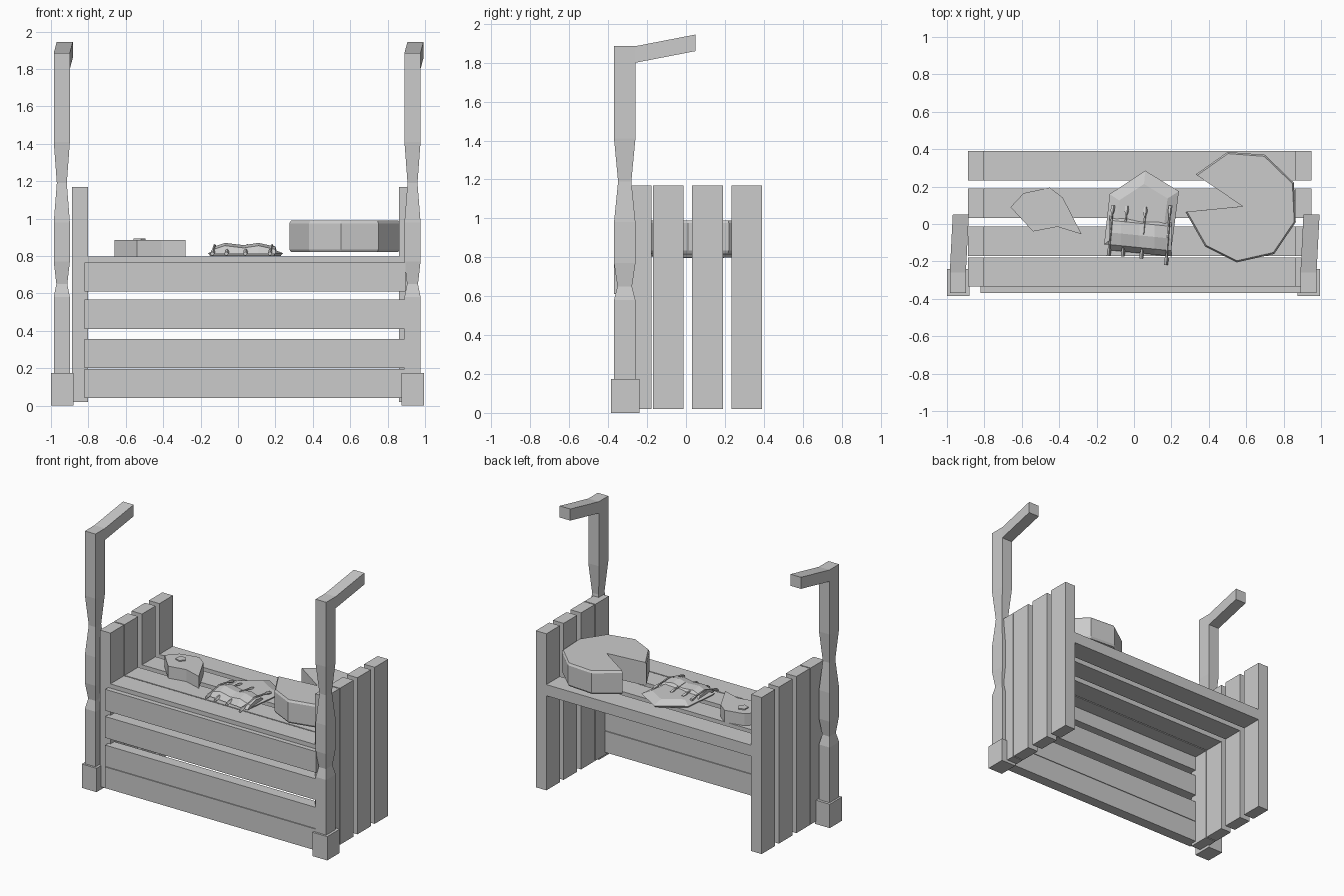
import bpy, bmesh, math
from mathutils import Vector

if "Cube" in bpy.data.objects:
    bpy.data.objects.remove(bpy.data.objects["Cube"], do_unlink=True)

grey = bpy.data.materials.new("plain grey")
grey.use_nodes = True
grey.diffuse_color = (0.6, 0.6, 0.6, 1)
grey.node_tree.nodes["Principled BSDF"].inputs["Base Color"].default_value = (0.6, 0.6, 0.6, 1)


def finish(name, bm):
    bmesh.ops.recalc_face_normals(bm, faces=bm.faces)
    mesh = bpy.data.meshes.new(name)
    bm.to_mesh(mesh)
    bm.free()
    mesh.materials.append(grey)
    obj = bpy.data.objects.new(name, mesh)
    bpy.context.collection.objects.link(obj)
    return obj


def loft(name, rings):
    """Skin a stack of matching point loops and cap both ends."""
    bm = bmesh.new()
    loops = [[bm.verts.new(p) for p in ring] for ring in rings]
    n = len(loops[0])
    for a, b in zip(loops, loops[1:]):
        for i in range(n):
            j = (i + 1) % n
            bm.faces.new((a[i], a[j], b[j], b[i]))
    bm.faces.new(loops[0])
    bm.faces.new(loops[-1])
    return finish(name, bm)


def rect(x0, x1, y0, y1, z):
    return [(x0, y0, z), (x1, y0, z), (x1, y1, z), (x0, y1, z)]


def box(name, x, y, z):
    return loft(name, [rect(*x, *y, z[0]), rect(*x, *y, z[1])])


def slab(name, outline, levels):
    """Extrude an outline through (height, scale) levels about its middle."""
    c = sum((Vector(p) for p in outline), Vector((0, 0))) / len(outline)
    return loft(name, [[(*(c + (Vector(p) - c) * s), z) for p in outline] for z, s in levels])


# Posts with carved waists, angled arms and square feet
for side, dx in (("right", 0), ("left", 1.875)):
    cx, cy = -0.942 + dx, -0.315
    rings = []
    for z, s in ((0.1, 1), (0.58, 1), (0.65, 0.68), (0.77, 1), (0.98, 1), (1.19, 0.62), (1.41, 1), (1.8, 1)):
        w, d = 0.043 * s, 0.055 * s
        rings.append(rect(cx - w, cx + w, cy - d, cy + d, z))
    loft(side + "_post", rings)
    arm = []
    for y, low, high, shift in ((-0.37, 1.8, 1.885, 0), (-0.26, 1.8, 1.885, 0), (0.05, 1.86, 1.945, 0.016)):
        a, b = cx - 0.043 + shift, cx + 0.043 + shift
        arm.append([(a, y, low), (b, y, low), (b, y, high), (a, y, high)])
    loft(side + "_arm", arm)
    box(side + "_foot", (-1 + dx, -0.88 + dx), (-0.385, -0.24), (0, 0.175))

# Upright side planks and shelf planks share the same spacing
for i, y in enumerate((-0.335, -0.17, 0.032, 0.233)):
    span = (y, y + 0.157)
    box(f"right_side_plank_{i + 1}", (-0.888, -0.802), span, (0.02, 1.17))
    box(f"left_side_plank_{i + 1}", (0.862, 0.948), span, (0.02, 1.17))
    box(f"shelf_plank_{i + 1}", (-0.85, 0.9), span, (0.715, 0.797))

# Front slats
for i, z in enumerate((0.04, 0.2, 0.41, 0.61)):
    box(f"front_slat_{i + 1}", (-0.82, 0.895), (-0.37, -0.29), (z, z + 0.156))

# Cheese wheel with a wedge cut out
slab("cheese_wheel",
     [(0.33, 0.265), (0.5, 0.385), (0.7, 0.37), (0.855, 0.22), (0.865, 0.01), (0.75, -0.16),
      (0.55, -0.205), (0.38, -0.12), (0.275, 0.065), (0.58, 0.095)],
     ((0.82, 0.97), (0.835, 1), (0.975, 1), (0.99, 0.97)))

# Meat cut with a bone
slab("meat_cut",
     [(-0.66, 0.09), (-0.59, 0.165), (-0.45, 0.195), (-0.38, 0.14), (-0.28, -0.055),
      (-0.41, -0.015), (-0.54, -0.04)],
     ((0.797, 1), (0.885, 1)))
slab("meat_bone",
     [(-0.53 + 0.036 * math.cos(a * math.tau / 5), 0.095 + 0.036 * math.sin(a * math.tau / 5)) for a in range(5)],
     ((0.85, 1), (0.893, 1)))

# Wrapping leaf under the ribs, peaked towards the back
slab("wrapping_leaf",
     [(-0.16, -0.11), (-0.13, 0.16), (0.06, 0.285), (0.24, 0.175), (0.2, -0.13), (0.02, -0.1)],
     ((0.8, 0.94), (0.815, 1), (0.84, 0.7)))

# Rack of ribs: arched body with two humps
rings = []
for x, lift in ((-0.13, 0.0), (-0.07, 0.02), (0.03, 0.008), (0.11, 0.02), (0.2, 0.0)):
    skew = -0.1 * (x + 0.13)
    profile = [(-0.14, 0.81), (-0.11, 0.835), (-0.045, 0.85), (0.02, 0.84), (0.06, 0.81)]
    rings.append([(x, y + skew, z + lift * (z > 0.82)) for y, z in profile])
loft("rib_meat", rings)

# Rib bones curving over the meat, with knobbed ends
for i, (x, y0, y1) in enumerate(((-0.125, -0.17, 0.1), (-0.05, -0.175, 0.095), (0.05, -0.185, 0.09), (0.182, -0.22, 0.1))):
    rings = []
    for t, r, z in ((0, 0.011, 0.812), (0.1, 0.012, 0.822), (0.18, 0.006, 0.832),
                    (0.5, 0.006, 0.858), (0.82, 0.006, 0.846), (0.9, 0.012, 0.842), (1, 0.011, 0.835)):
        y, px = y0 + (y1 - y0) * t, x + 0.024 * (t - 0.5)
        rings.append([(px + r * math.cos(a * math.tau / 5), y, z + r * math.sin(a * math.tau / 5)) for a in range(5)])
    loft(f"rib_bone_{i + 1}", rings)
